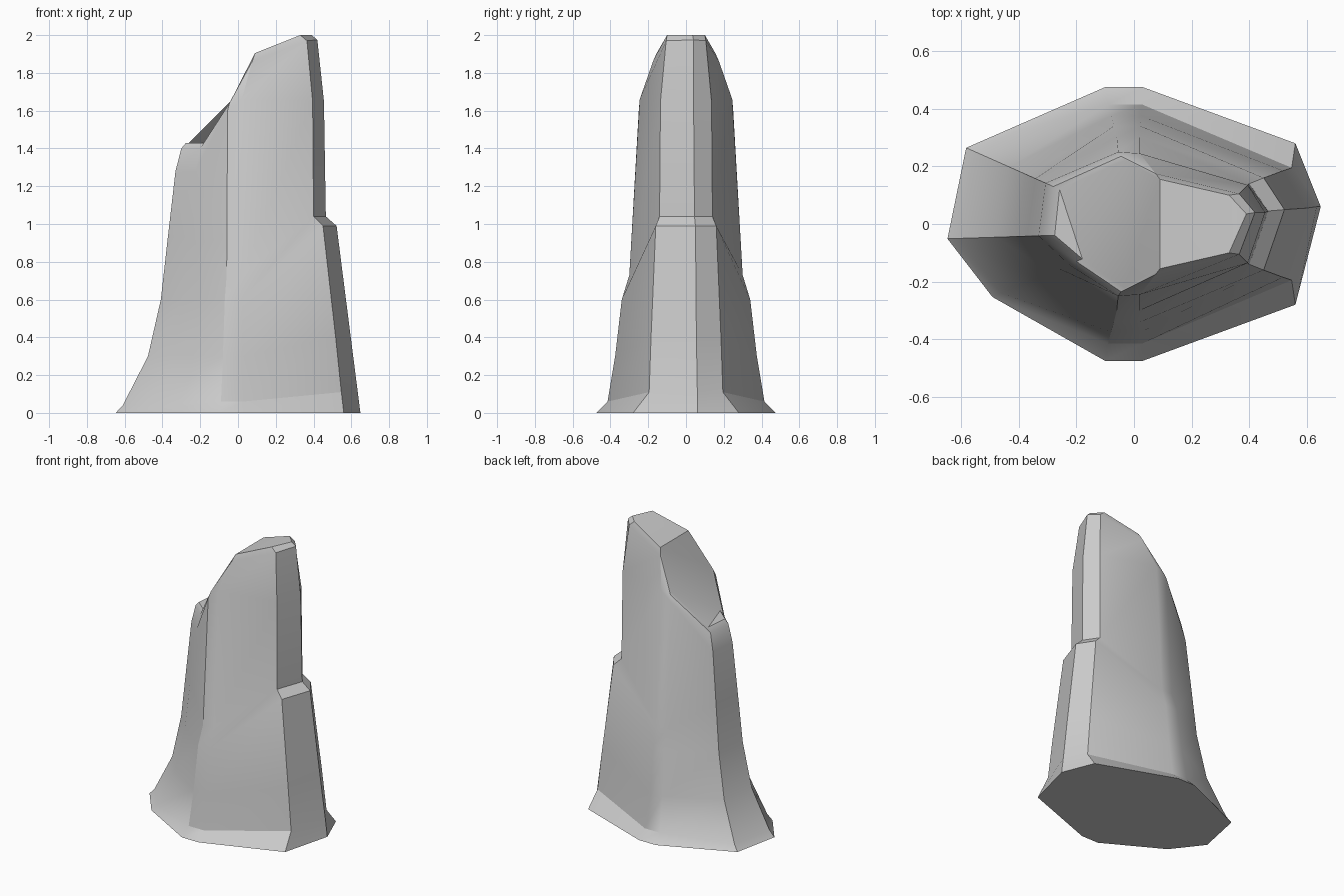
import bpy
import bmesh
from mathutils import Vector

cube = bpy.data.objects.get("Cube")
if cube:
    bpy.data.objects.remove(cube, do_unlink=True)

# Ridge running up the middle of the +x side, from foot to summit
side_ridge = [Vector(p) for p in (
    (.648, .06, 0), (.634, .06, .11), (.597, .055, .4), (.522, .05, .99),
    (.465, .045, 1.04), (.455, .04, 1.65), (.42, .04, 1.975), (.39, .035, 2))]

# Corner between the +x side and the broad face, with a ledge halfway up
corner = [Vector(p) for p in (
    (.56, .28, 0), (.547, .195, .11), (.517, .185, .4), (.45, .16, .99),
    (.4, .14, 1.04), (.395, .135, 1.65), (.365, .105, 1.97), (.33, .1, 2))]

# Two ridges down the middle of the broad face share the lower profile
broad_profile = [(.475, 0), (.415, .06), (.375, .3), (.34, .6), (.3, .73)]


def broad_ridge(foot_x, top_x, tip):
    last = len(broad_profile) - 1
    lower = [Vector((foot_x + (top_x - foot_x) * i / last, y, z))
             for i, (y, z) in enumerate(broad_profile)]
    return lower + [Vector(p) for p in tip]


high_ridge = broad_ridge(.03, .02, [(.02, .245, 1.66), (.075, .175, 1.86), (.09, .155, 1.905)])
low_ridge = broad_ridge(-.1, -.06, [(-.055, .25, 1.6), (-.045, .235, 1.64), (-.03, .222, 1.66)])

# The low side flares out towards the ground: (outward fraction, height)
flare = [(1.12, 0), (1, .04), (.57, .3), (.35, .6), (.23, .93), (.1, 1.28), (0, 1.4), (-.08, 1.43)]


def flared_ridge(foot, top):
    foot, top = Vector(foot), Vector(top)
    return [Vector((*top.lerp(foot, s), z)) for s, z in flare]


def mirrored(column):
    return [Vector((p.x, -p.y, p.z)) for p in column]


left_back = flared_ridge((-.55, .25), (-.28, .13))
left_mid = flared_ridge((-.61, -.05), (-.3, -.04))
left_front = flared_ridge((-.46, -.24), (-.2, -.13))

# Columns in order around the pillar
columns = [side_ridge, corner, high_ridge, low_ridge, left_back, left_mid,
           left_front, mirrored(low_ridge), mirrored(high_ridge), mirrored(corner)]

bm = bmesh.new()
grid = [[bm.verts.new(p) for p in column] for column in columns]
count, levels = len(grid), len(flare)

# Walls
for i in range(count):
    a, b = grid[i], grid[(i + 1) % count]
    for k in range(levels - 1):
        bm.faces.new((a[k], b[k], b[k + 1], a[k + 1]))

# Underside, then the summit and the slope as strips across the pillar
bm.faces.new([column[0] for column in reversed(grid)])
rim = [column[-1] for column in grid]
bm.faces.new((rim[0], rim[1], rim[-1]))
for i in range(1, 4):
    bm.faces.new((rim[i], rim[i + 1], rim[-i - 1], rim[-i]))
bm.faces.new((rim[4], rim[5], rim[6]))
bmesh.ops.recalc_face_normals(bm, faces=bm.faces)

mesh = bpy.data.meshes.new("rock_pillar")
bm.to_mesh(mesh)
bm.free()
rock = bpy.data.objects.new("rock_pillar", mesh)
bpy.context.collection.objects.link(rock)

# Plain grey stone
stone = bpy.data.materials.new("grey_stone")
stone.use_nodes = True
grey = (.6, .6, .6, 1)
stone.diffuse_color = grey
stone.node_tree.nodes["Principled BSDF"].inputs["Base Color"].default_value = grey
mesh.materials.append(stone)

bpy.ops.object.select_all(action='DESELECT')
rock.select_set(True)
bpy.context.view_layer.objects.active = rock
bpy.ops.object.shade_smooth_by_angle(angle=.5)
